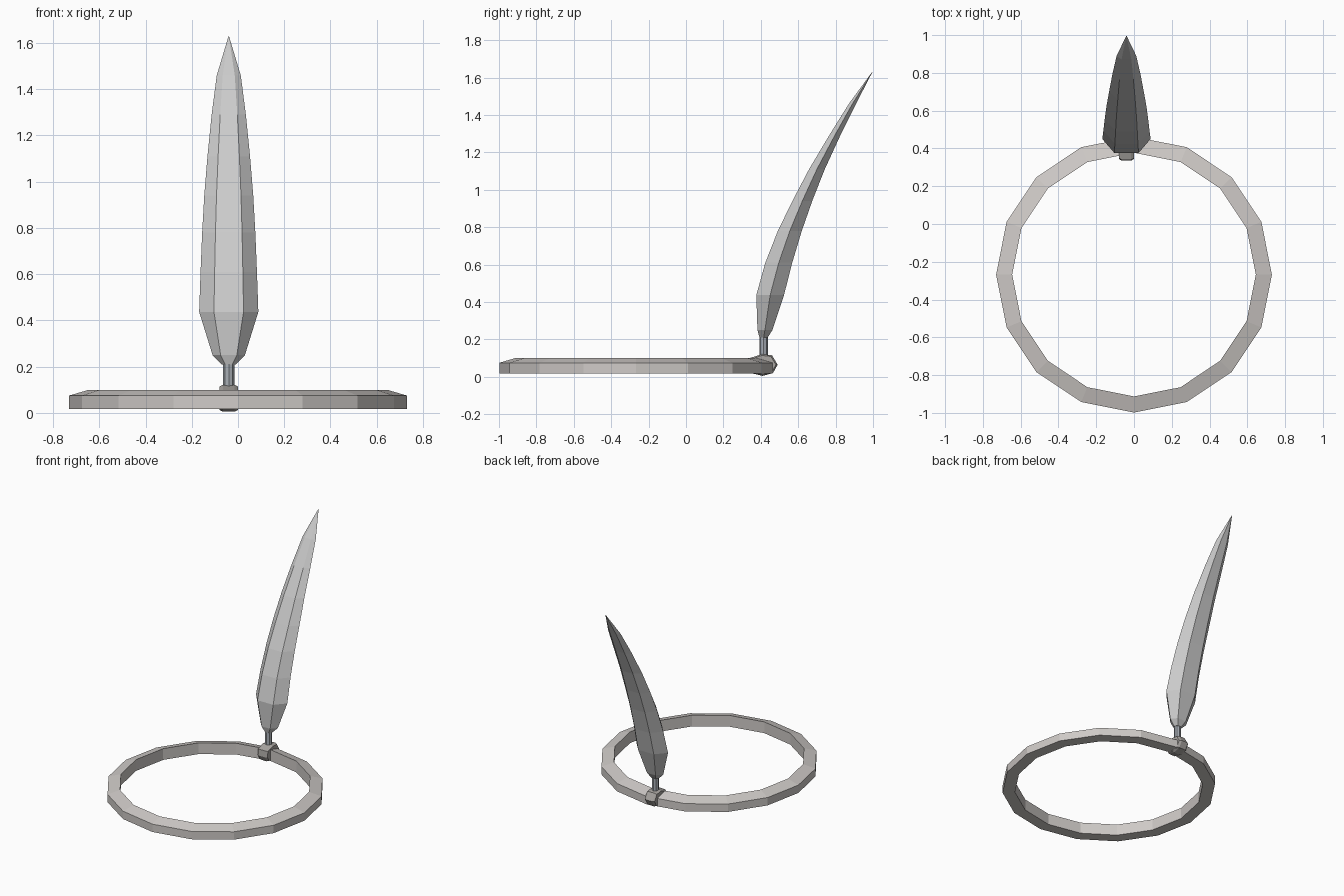
import bpy, math

if "Cube" in bpy.data.objects:
    bpy.data.objects.remove(bpy.data.objects["Cube"])

CX = -0.04  # the upright parts sit slightly left of centre


def colour(obj, name, rgb):
    mat = bpy.data.materials.new(name)
    mat.diffuse_color = (*rgb, 1)
    mat.use_nodes = True
    mat.node_tree.nodes["Principled BSDF"].inputs["Base Color"].default_value = mat.diffuse_color
    obj.data.materials.append(mat)


def loft(name, rings, cap_start=True, cap_end=True, loop=False):
    """Skin a list of equally sized point rings; loop joins last to first."""
    n = len(rings[0])
    verts = [p for r in rings for p in r]
    faces = []
    count = len(rings) if loop else len(rings) - 1
    for i in range(count):
        a, b = i * n, ((i + 1) % len(rings)) * n
        for k in range(n):
            m = (k + 1) % n
            faces.append((a + k, a + m, b + m, b + k))
    if not loop:
        if cap_start:
            faces.append(tuple(reversed(range(n))))
        if cap_end:
            faces.append(tuple(range(len(verts) - n, len(verts))))
    mesh = bpy.data.meshes.new(name)
    mesh.from_pydata(verts, [], faces)
    obj = bpy.data.objects.new(name, mesh)
    bpy.context.collection.objects.link(obj)
    # consistent outward normals
    import bmesh
    bm = bmesh.new()
    bm.from_mesh(mesh)
    bmesh.ops.remove_doubles(bm, verts=bm.verts, dist=1e-4)
    bmesh.ops.recalc_face_normals(bm, faces=bm.faces)
    bm.to_mesh(mesh)
    bm.free()
    return obj


def section(y, z, rx, ry, sides=6):
    return [(CX + rx * math.cos(2 * math.pi * k / sides),
             y + ry * math.sin(2 * math.pi * k / sides) / math.sin(math.pi / 3), z)
            for k in range(sides)]


# Ring: 16-sided band with a sloping top
profile = [(0.73, 0.017), (0.73, 0.075), (0.645, 0.10), (0.645, 0.017)]
hoop = []
for i in range(16):
    a = 2 * math.pi * i / 16
    hoop.append([(r * math.cos(a), -0.268 + r * math.sin(a), z) for r, z in profile])
ring = loft("ring", hoop, loop=True)
colour(ring, "warm grey", (0.62, 0.59, 0.57))

# Clasp: eight-sided collar around the ring, narrower at its two ends
outline = [(0.34, 0.10), (0.405, 0.121), (0.46, 0.115), (0.49, 0.065),
           (0.465, 0.02), (0.41, 0.005), (0.355, 0.018), (0.335, 0.055)]
slices = []
for dx, s in ((-0.04, 0.88), (-0.025, 1), (0.025, 1), (0.04, 0.88)):
    slices.append([(CX + dx, 0.412 + (y - 0.412) * s, 0.063 + (z - 0.063) * s)
                   for y, z in outline])
clasp = loft("clasp", slices)
colour(clasp, "dark grey", (0.4, 0.38, 0.36))

# Stem: short post between clasp and blade
stem = loft("stem", [section(0.415, z, 0.024, 0.02, 8) for z in (0.09, 0.25)])
colour(stem, "blue grey", (0.4, 0.43, 0.47))

# Blade: curved, flattened six-sided leaf (y, z, half width, half depth)
stations = [(0.415, 0.21, 0.03, 0.022), (0.422, 0.25, 0.07, 0.04),
            (0.45, 0.437, 0.128, 0.074), (0.496, 0.61, 0.122, 0.072),
            (0.555, 0.78, 0.115, 0.064), (0.622, 0.94, 0.106, 0.053),
            (0.70, 1.11, 0.092, 0.042), (0.795, 1.29, 0.074, 0.030),
            (0.89, 1.46, 0.052, 0.019), (0.996, 1.63, 0.001, 0.001)]
blade = loft("blade", [section(*s) for s in stations])
